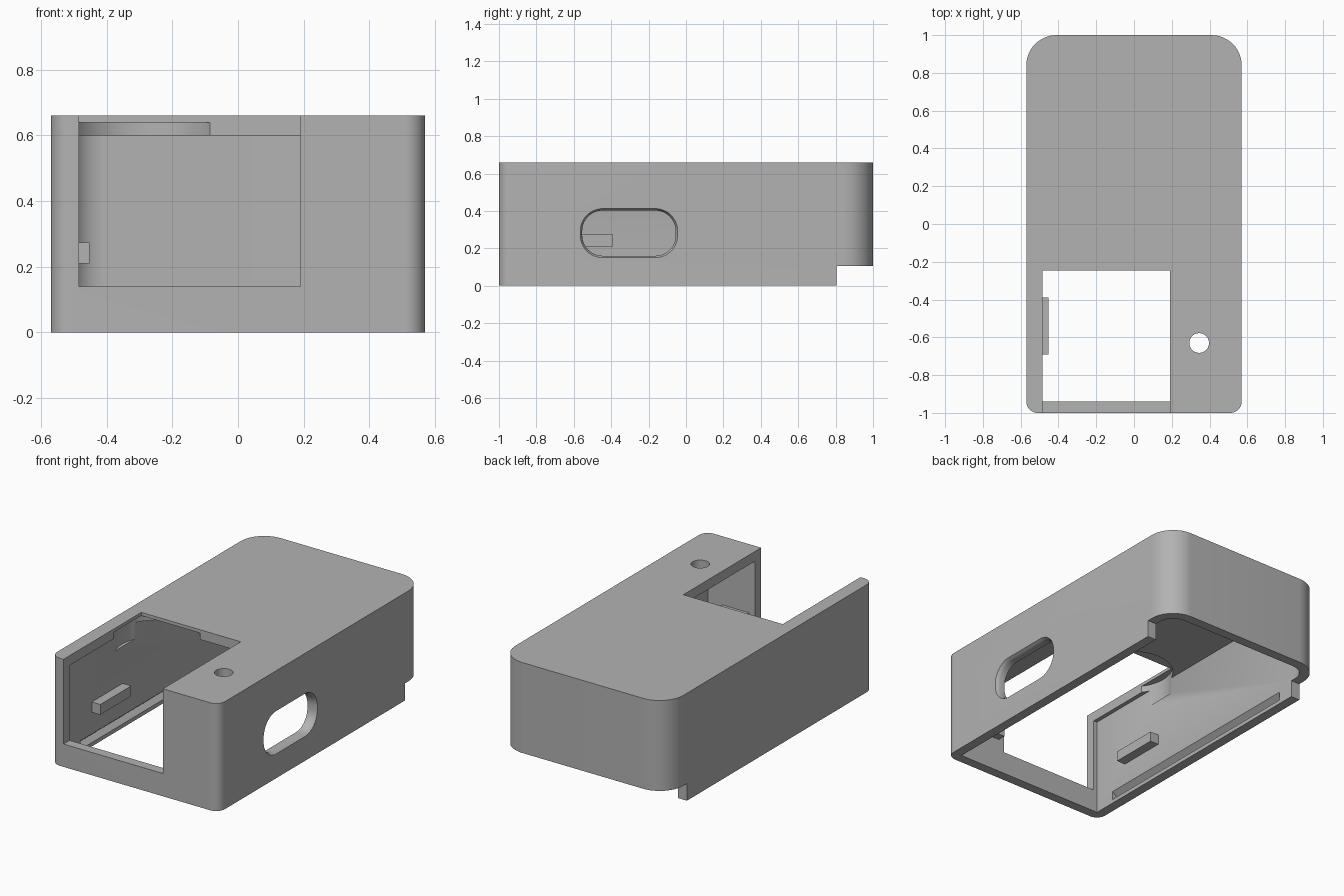
import bpy, bmesh, math
from mathutils import Vector

cube = bpy.data.objects.get("Cube")
if cube:
    bpy.data.objects.remove(cube)

grey = bpy.data.materials.new("light_grey")
grey.use_nodes = True
colour = (0.45, 0.45, 0.45, 1)
grey.diffuse_color = colour
grey.node_tree.nodes["Principled BSDF"].inputs["Base Color"].default_value = colour


def rounded(u0, u1, v0, v1, r_low, r_high, steps=12):
    """Rounded rectangle with separate radii at the low-v and high-v corners."""
    corners = [(u0 + r_low, v0 + r_low, r_low, 180), (u1 - r_low, v0 + r_low, r_low, 270),
               (u1 - r_high, v1 - r_high, r_high, 0), (u0 + r_high, v1 - r_high, r_high, 90)]
    pts = []
    for cu, cv, r, start in corners:
        for i in range(steps + 1 if r else 1):
            a = math.radians(start + 90 * i / steps)
            pts.append((cu + r * math.cos(a), cv + r * math.sin(a)))
    return pts


def loft(name, loops):
    """Solid through matching loops of 3D points, capped at both ends."""
    bm = bmesh.new()
    rings = [[bm.verts.new(p) for p in loop] for loop in loops]
    n = len(rings[0])
    for a, b in zip(rings, rings[1:]):
        for i in range(n):
            j = (i + 1) % n
            bm.faces.new((a[i], a[j], b[j], b[i]))
    bm.faces.new(rings[0][::-1])
    bm.faces.new(rings[-1])
    bmesh.ops.recalc_face_normals(bm, faces=bm.faces)
    mesh = bpy.data.meshes.new(name)
    bm.to_mesh(mesh)
    bm.free()
    mesh.materials.append(grey)
    ob = bpy.data.objects.new(name, mesh)
    bpy.context.collection.objects.link(ob)
    return ob


def prism(name, pts, z0, z1):
    return loft(name, [[(x, y, z) for x, y in pts] for z in (z0, z1)])


def box(name, x0, x1, y0, y1, z0, z1):
    return prism(name, [(x0, y0), (x1, y0), (x1, y1), (x0, y1)], z0, z1)


def disc(name, cx, cy, r, z0, z1, n=64):
    ring = [(cx + r * math.cos(math.tau * i / n), cy + r * math.sin(math.tau * i / n))
            for i in range(n)]
    return prism(name, ring, z0, z1)


W, H, WALL = 0.57, 0.66, 0.06
INNER = W - WALL

# Outer body
body = prism("case_body", rounded(-W, W, -1, 1, 0.06, 0.16), 0, H)

# Cavity open at the bottom, with a round pocket in its ceiling
cutters = [
    prism("cavity_cutter", rounded(-INNER, INNER, -0.94, 0.94, 0, 0.10), -0.1, 0.60),
    disc("pocket_cutter", -0.29, -0.37, 0.24, 0.5, 0.64),
    # Front window, button hole and rear lower step
    box("window_cutter", -0.485, 0.19, -1.1, -0.245, 0.14, 0.8),
    disc("hole_cutter", 0.345, -0.63, 0.052, 0.5, 0.8),
    box("rear_step_cutter", -0.7, 0.7, 0.805, 1.1, -0.1, 0.105),
]

# Side slot with a softened outer edge
slot_loops = []
for x, grow in ((0.45, 0), (W - 0.02, 0), (W - 0.014, 0.003), (W - 0.006, 0.007), (W + 0.01, 0.016)):
    pts = rounded(-0.555 - grow, -0.055 + grow, 0.16 - grow, 0.402 + grow,
                  0.11 + grow, 0.11 + grow)
    slot_loops.append([(x, y, z) for y, z in pts])
cutters.append(loft("slot_cutter", slot_loops))

# Snap grooves along both side walls
for side, s in (("left", 1), ("right", -1)):
    tri = [(INNER - 0.01, 0.015), (INNER + 0.03, 0.05), (INNER - 0.01, 0.085)]
    cutters.append(loft(side + "_groove_cutter",
                        [[(s * x, y, z) for x, z in tri] for y in (-0.8, 0.7)]))

bpy.context.view_layer.objects.active = body
for c in cutters:
    mod = body.modifiers.new(c.name, "BOOLEAN")
    mod.operation = "DIFFERENCE"
    mod.solver = "EXACT"
    mod.object = c
    bpy.ops.object.modifier_apply(modifier=mod.name)
    c.hide_render = True
    bpy.data.objects.remove(c)

# Retaining nubs on the side wall and inside the front wall
box("side_nub", -INNER - 0.01, -0.452, -0.69, -0.39, 0.21, 0.273)
box("front_nub", 0.23, 0.41, -0.95, -0.89, 0.21, 0.273)

bpy.ops.object.select_all(action="DESELECT")
body.select_set(True)
bpy.ops.object.shade_smooth_by_angle(angle=math.radians(30))
